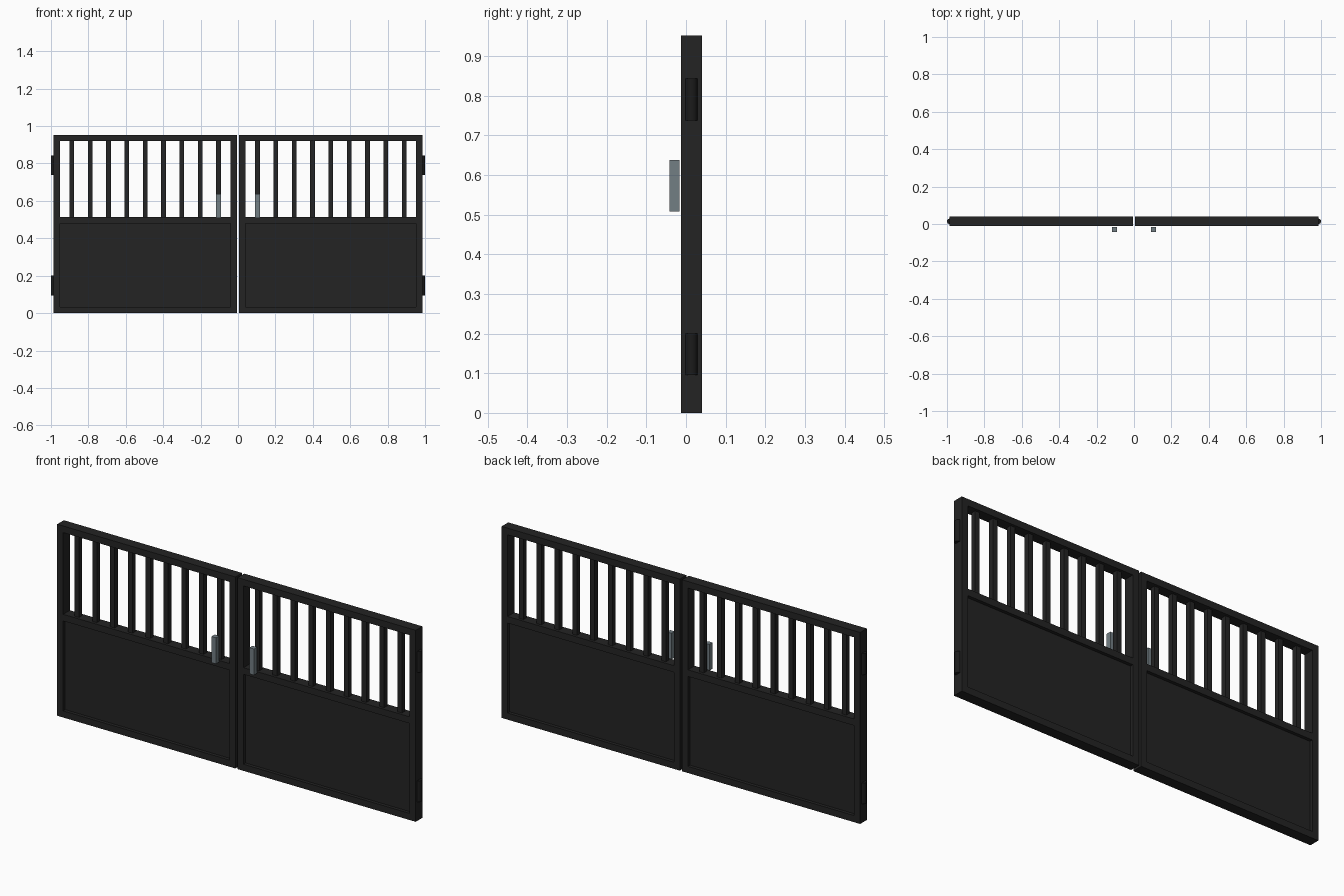
import bpy
import bmesh
from mathutils import Matrix

old = bpy.data.objects.get("Cube")
if old:
    bpy.data.objects.remove(old, do_unlink=True)


def make_material(name, rgb):
    mat = bpy.data.materials.new(name)
    mat.use_nodes = True
    colour = (*rgb, 1.0)
    mat.diffuse_color = colour
    mat.node_tree.nodes["Principled BSDF"].inputs["Base Color"].default_value = colour
    return mat


BLACK = make_material("black painted steel", (0.017, 0.017, 0.017))
DARK = make_material("dark hinge steel", (0.011, 0.011, 0.011))
GREY = make_material("blue grey metal", (0.17, 0.21, 0.23))


def add_object(name, bm, mat):
    mesh = bpy.data.meshes.new(name)
    bm.to_mesh(mesh)
    bm.free()
    mesh.materials.append(mat)
    obj = bpy.data.objects.new(name, mesh)
    bpy.context.collection.objects.link(obj)
    return obj


def box(name, xs, ys, zs, mat):
    bm = bmesh.new()
    bmesh.ops.create_cube(bm, size=1)
    spans = (xs, ys, zs)
    size = [abs(b - a) for a, b in spans]
    middle = [(a + b) / 2 for a, b in spans]
    bmesh.ops.transform(bm, verts=bm.verts,
                        matrix=Matrix.Translation(middle) @ Matrix.Diagonal((*size, 1)))
    return add_object(name, bm, mat)


def cylinder(name, x, y, zs, radius, mat):
    bm = bmesh.new()
    bmesh.ops.create_cone(bm, cap_ends=True, segments=24, radius1=radius,
                          radius2=radius, depth=zs[1] - zs[0])
    bmesh.ops.translate(bm, verts=bm.verts, vec=(x, y, sum(zs) / 2))
    for face in bm.faces:
        face.smooth = len(face.verts) == 4
    for edge in bm.edges:
        edge.smooth = all(f.smooth for f in edge.link_faces)
    return add_object(name, bm, mat)


INNER, OUTER, HEIGHT = 0.006, 0.986, 0.952
RAIL = 0.033
MID_TOP = 0.513
DEPTH = (-0.012, 0.04)
CENTRE_Y = sum(DEPTH) / 2
BAR = 0.0125
BAY = (OUTER - INNER) / 10

for side, s in (("left", 1), ("right", -1)):
    def span(a, b):
        return (s * a, s * b)

    # Frame of the leaf
    box(f"{side}_inner_stile", span(INNER, INNER + RAIL), DEPTH, (0, HEIGHT), BLACK)
    box(f"{side}_outer_stile", span(OUTER - RAIL, OUTER), DEPTH, (0, HEIGHT), BLACK)
    opening = span(INNER + RAIL, OUTER - RAIL)
    for part, top in (("bottom", RAIL), ("middle", MID_TOP), ("top", HEIGHT)):
        box(f"{side}_{part}_rail", opening, DEPTH, (top - RAIL, top), BLACK)

    # Solid lower panel, set back from the frame
    box(f"{side}_panel", opening, (CENTRE_Y - 0.01, CENTRE_Y + 0.01),
        (RAIL, MID_TOP - RAIL), BLACK)

    # Upright bars above the middle rail
    for i in range(1, 10):
        x = INNER + BAY * i
        box(f"{side}_bar_{i}", span(x - BAR, x + BAR), (CENTRE_Y - BAR, CENTRE_Y + BAR),
            (MID_TOP, HEIGHT - RAIL), BLACK)

    # Pull handle in front of the first bar
    x = INNER + BAY
    box(f"{side}_handle", span(x - BAR, x + BAR), (-0.042, -0.017), (0.508, 0.638), GREY)

    # Hinge barrels on the outer edge
    for part, zs in (("lower", (0.095, 0.2)), ("upper", (0.738, 0.843))):
        cylinder(f"{side}_{part}_hinge", s * 0.985, CENTRE_Y, zs, 0.015, DARK)
